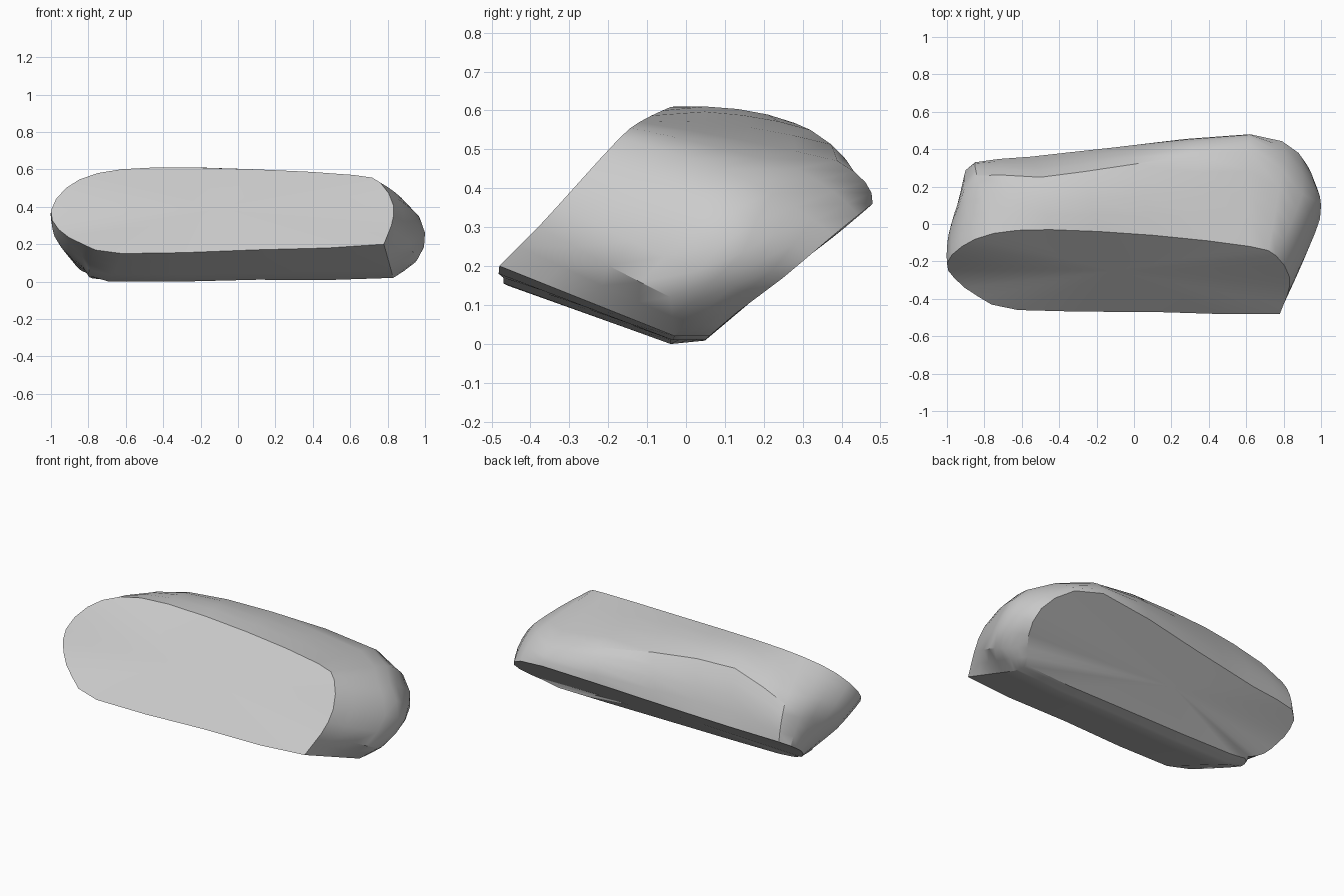
import bpy
import bmesh
import math
from mathutils import Vector

default_cube = bpy.data.objects.get("Cube")
if default_cube:
    bpy.data.objects.remove(default_cube, do_unlink=True)


def flat_material(name, colour):
    material = bpy.data.materials.new(name)
    material.use_nodes = True
    material.diffuse_color = colour
    shader = material.node_tree.nodes["Principled BSDF"]
    shader.inputs["Base Color"].default_value = colour
    return material


def refine_outline(points, corner=2):
    """Double the points of a closed outline, smooth except after the corner."""
    outline = [Vector(p) for p in points]
    count = len(outline)
    refined = []
    for i, point in enumerate(outline):
        following = outline[(i + 1) % count]
        beyond = outline[(i + 2) % count]
        refined.append(point)
        if i == corner:
            refined.append((point + following) / 2)
        else:
            refined.append((point + following) * 9 / 16 - (outline[i - 1] + beyond) / 16)
    return refined


def rib_point(front, middle, back, t, bulge):
    """Point at t in 0..1 along a rib, between straight and curved."""
    if t < 0.5:
        straight = front.lerp(middle, 2 * t)
    else:
        straight = middle.lerp(back, 2 * t - 1)
    curved = (front * (1 - t) * (1 - 2 * t) + middle * 4 * t * (1 - t)
              + back * t * (2 * t - 1))
    return straight.lerp(curved, bulge)


# Outlines of the slab: bottom edge, right end, top edge, left end
front_outline = [
    (-.62, -.46, .15), (.1, -.47, .17), (.78, -.48, .2), (.82, -.38, .3),
    (.83, -.28, .41), (.76, -.17, .53), (.62, -.12, .57), (.1, -.06, .6),
    (-.45, -.03, .61), (-.75, -.05, .58), (-.92, -.12, .5), (-1, -.21, .38),
    (-.96, -.29, .28), (-.83, -.39, .2)]
middle_outline = [
    (-.69, -.04, 0), (.1, -.04, .01), (.83, -.03, .02), (.96, -.04, .12),
    (1, .1, .26), (.9, .16, .42), (.62, .39, .47), (0, .32, .55),
    (-.5, .25, .56), (-.84, .26, .44), (-.94, .09, .38), (-.99, -.05, .29),
    (-.95, -.08, .19), (-.83, -.06, .08)]
back_outline = [
    (-.65, .05, .01), (.1, .05, .01), (.81, .06, .02), (.87, .13, .08),
    (.93, .25, .17), (.88, .38, .28), (.62, .48, .36), (-.1, .41, .3),
    (-.55, .36, .26), (-.85, .33, .24), (-.91, .24, .18), (-.89, .16, .12),
    (-.84, .1, .06), (-.76, .06, .03)]

ribs = list(zip(*map(refine_outline, (front_outline, middle_outline, back_outline))))
rib_count = len(ribs)
steps = 8
flat_ribs = 5  # ribs on the flat underside

# Rounded side of the stone
bm = bmesh.new()
rings = []
for step in range(steps + 1):
    ring = []
    for i, (front, middle, back) in enumerate(ribs):
        bulge = 0 if i < flat_ribs else 0.5
        ring.append(bm.verts.new(rib_point(front, middle, back, step / steps, bulge)))
    rings.append(ring)
for near, far in zip(rings, rings[1:]):
    for i in range(rib_count):
        j = (i + 1) % rib_count
        bm.faces.new((near[i], near[j], far[j], far[i]))

# Broad front and back faces
for ring in (rings[0], rings[-1]):
    centre = bm.verts.new(sum((v.co for v in ring), Vector()) / rib_count)
    for i in range(rib_count):
        bm.faces.new((centre, ring[i], ring[(i + 1) % rib_count]))

bmesh.ops.recalc_face_normals(bm, faces=bm.faces)
mesh = bpy.data.meshes.new("stone_slab")
bm.to_mesh(mesh)
bm.free()
mesh.materials.append(flat_material("stone grey", (0.6, 0.6, 0.6, 1)))

slab = bpy.data.objects.new("stone_slab", mesh)
bpy.context.collection.objects.link(slab)

# Smooth shading with crisp rims
bpy.ops.object.select_all(action="DESELECT")
slab.select_set(True)
bpy.context.view_layer.objects.active = slab
bpy.ops.object.shade_smooth_by_angle(angle=math.radians(32))
